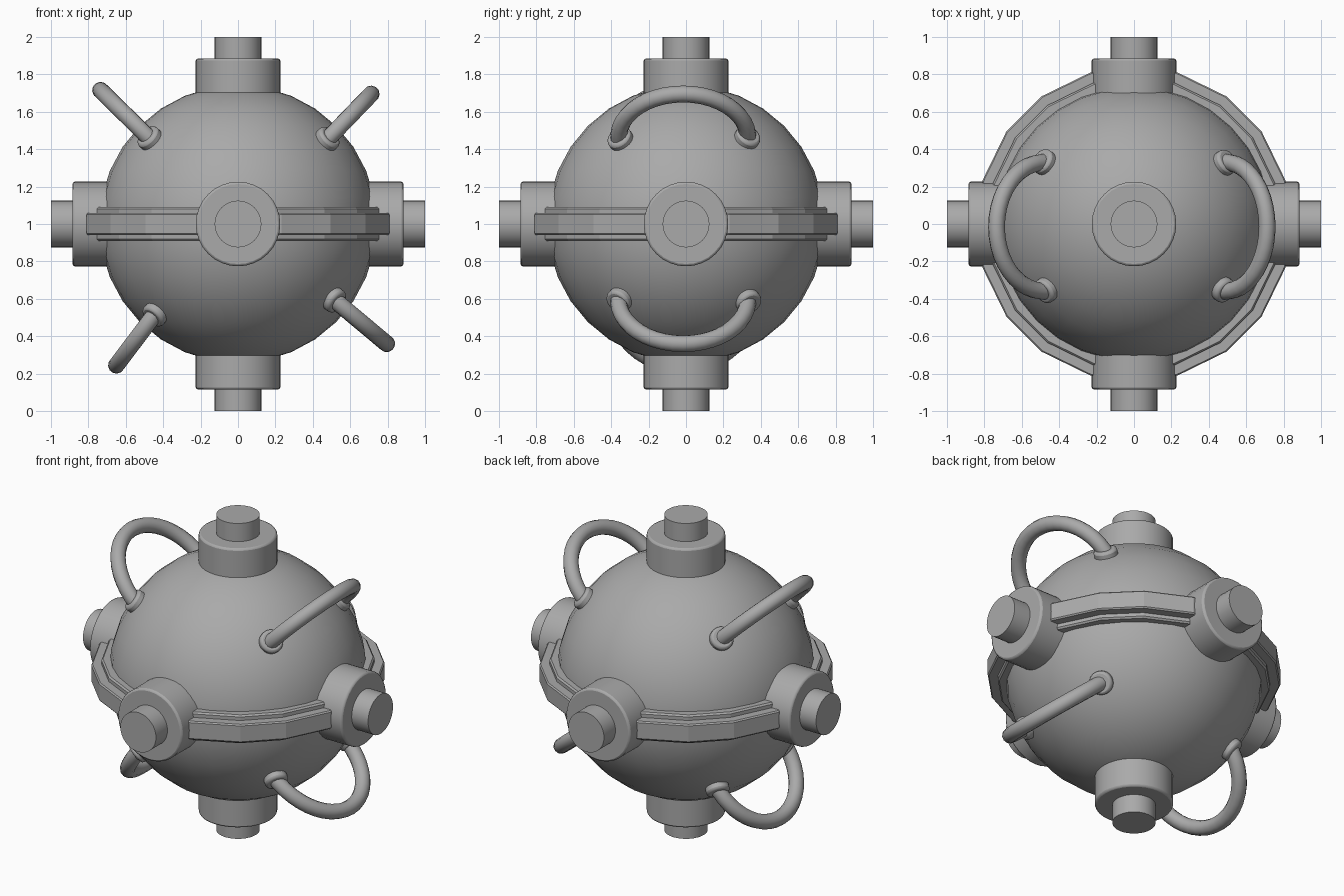
import bpy, bmesh, math
from mathutils import Vector

cube = bpy.data.objects.get("Cube")
if cube:
    bpy.data.objects.remove(cube)

CENTRE = Vector((0, 0, 1))
SPHERE_R = 0.742

grey = bpy.data.materials.new("plain grey")
grey.use_nodes = True
colour = (0.4, 0.4, 0.4, 1)
grey.diffuse_color = colour
grey.node_tree.nodes["Principled BSDF"].inputs["Base Color"].default_value = colour


def finish(name, smooth=True):
    """Name the active object, colour it and set its shading."""
    ob = bpy.context.object
    ob.name = name
    ob.data.materials.append(grey)
    if smooth:
        bpy.ops.object.shade_smooth_by_angle(angle=math.radians(35))
    return ob


def disc(name, axis, start, end, radius, bevel, origin=CENTRE):
    """Cylinder lying along an axis between two distances from the origin."""
    axis = Vector(axis).normalized()
    bpy.ops.mesh.primitive_cylinder_add(
        vertices=32, radius=radius, depth=end - start,
        location=origin + axis * (start + end) / 2,
        rotation=axis.to_track_quat('Z', 'Y').to_euler())
    ob = finish(name)
    if bevel:
        mod = ob.modifiers.new("rounded rim", 'BEVEL')
        mod.width, mod.segments = bevel, 2
        mod.limit_method = 'ANGLE'
    return ob


# Hull
bpy.ops.mesh.primitive_uv_sphere_add(segments=32, ring_count=16,
                                     radius=SPHERE_R, location=CENTRE)
finish("hull")

# Six ports: a wide collar with a narrow plug
ports = {"left": (1, 0, 0), "right": (-1, 0, 0), "front": (0, -1, 0),
         "back": (0, 1, 0), "top": (0, 0, 1), "bottom": (0, 0, -1)}
for side, axis in ports.items():
    disc(side + "_collar", axis, 0.66, 0.885, 0.226, 0.012)
    disc(side + "_plug", axis, 0.85, 1.0, 0.125, 0)

# Stepped belt around the equator, swept with few flat sides
half = [(0.70, 0.09), (0.776, 0.09), (0.785, 0.08), (0.785, 0.058),
        (0.836, 0.058), (0.843, 0.05)]
profile = half + [(r, -z) for r, z in reversed(half)]
angles = [math.radians(q + a) for q in (0, 90, 180, 270) for a in (16, 36, 54, 74)]
bm = bmesh.new()
rings = [[bm.verts.new((r * math.cos(a), r * math.sin(a), z)) for r, z in profile]
         for a in angles]
n = len(profile)
for i, ring in enumerate(rings):
    after = rings[(i + 1) % len(rings)]
    for j in range(n):
        k = (j + 1) % n
        bm.faces.new((ring[j], after[j], after[k], ring[k]))
bmesh.ops.recalc_face_normals(bm, faces=bm.faces)
mesh = bpy.data.meshes.new("belt")
bm.to_mesh(mesh)
bm.free()
belt = bpy.data.objects.new("belt", mesh)
belt.location = CENTRE
bpy.context.collection.objects.link(belt)
mesh.materials.append(grey)

# Four bent handles: (foot x, z) and (tip x, z) relative to the centre
handles = {"upper_left": ((0.49, 0.465), (0.712, 0.695)),
           "upper_right": ((-0.48, 0.465), (-0.735, 0.715)),
           "lower_left": ((0.52, -0.41), (0.795, -0.64)),
           "lower_right": ((-0.45, -0.49), (-0.65, -0.755))}
HALF_SPAN, Y_SHIFT, TUBE_R = 0.345, -0.015, 0.045


def arc_point(foot, tip, t):
    foot, tip = Vector(foot), Vector(tip)
    p = foot + (tip - foot) * math.sin(t)
    return Vector((p.x, Y_SHIFT + HALF_SPAN * math.cos(t), p.y))


for side, (foot, tip) in handles.items():
    steps, extra = 24, math.radians(14)
    curve = bpy.data.curves.new(side + "_handle", 'CURVE')
    curve.dimensions = '3D'
    curve.bevel_depth, curve.bevel_resolution = TUBE_R, 4
    spline = curve.splines.new('POLY')
    spline.points.add(steps)
    for i, point in enumerate(spline.points):
        t = -extra + (math.pi + 2 * extra) * i / steps
        point.co = (*(CENTRE + arc_point(foot, tip, t)), 1)
    spline.use_smooth = True
    curve.materials.append(grey)
    bpy.context.collection.objects.link(
        bpy.data.objects.new(side + "_handle", curve))
    # Rounded washer where each end meets the hull
    for end, t in (("back", 0.0), ("front", math.pi)):
        normal = arc_point(foot, tip, t).normalized()
        disc(f"{side}_handle_{end}_washer", normal, SPHERE_R - 0.03,
             SPHERE_R + 0.032, 0.069, 0.014)
